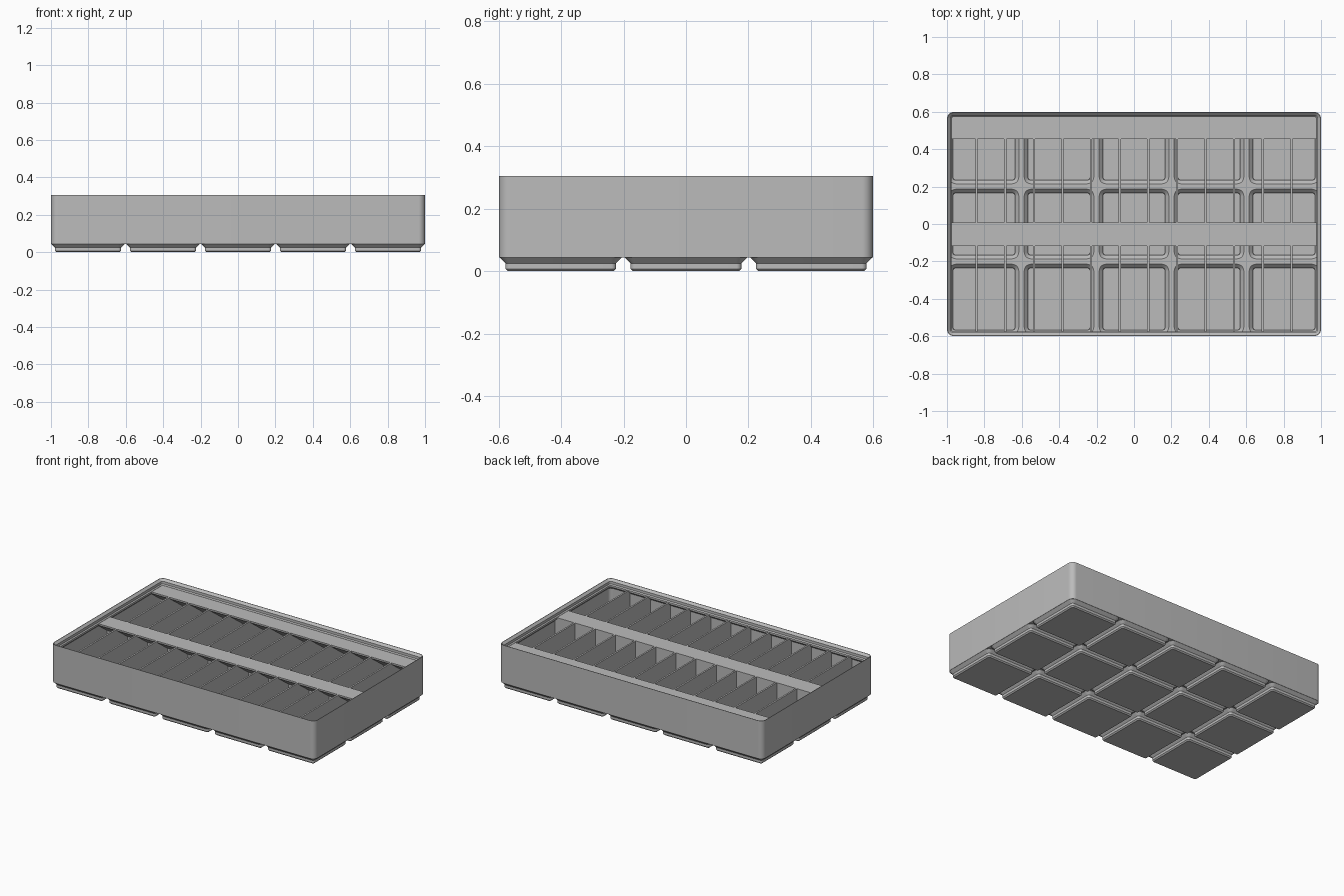
import bpy, bmesh, math

cube = bpy.data.objects.get("Cube")
if cube:
    bpy.data.objects.remove(cube, do_unlink=True)

HX, HY, TOP = 1.0, 0.599, 0.305     # half sizes and height
PITCH = 0.401                       # spacing of the feet
DECK = 0.266                        # top of dividers and label shelves
CORNER = 0.036

grey = bpy.data.materials.new("plain grey")
grey.use_nodes = True
grey.diffuse_color = (0.5, 0.5, 0.5, 1)
grey.node_tree.nodes["Principled BSDF"].inputs["Base Color"].default_value = (0.5, 0.5, 0.5, 1)


def finish(bm, name):
    bmesh.ops.recalc_face_normals(bm, faces=bm.faces[:])
    mesh = bpy.data.meshes.new(name)
    bm.to_mesh(mesh)
    bm.free()
    mesh.materials.append(grey)
    obj = bpy.data.objects.new(name, mesh)
    bpy.context.collection.objects.link(obj)
    return obj


def loft(bm, hx, hy, profile, cx=0, cy=0, steps=8):
    """Closed solid of stacked rounded rectangles; profile is (inset, z)."""
    rings = []
    for inset, z in profile:
        r = max(CORNER - inset, 0.006)
        ring = []
        for q, (sx, sy) in enumerate([(1, 1), (-1, 1), (-1, -1), (1, -1)]):
            for i in range(steps + 1):
                a = (q + i / steps) * math.pi / 2
                ring.append(bm.verts.new((cx + sx * (hx - inset - r) + r * math.cos(a),
                                          cy + sy * (hy - inset - r) + r * math.sin(a), z)))
        rings.append(ring)
    for low, high in zip(rings, rings[1:]):
        n = len(low)
        for i in range(n):
            bm.faces.new((low[i], low[(i + 1) % n], high[(i + 1) % n], high[i]))
    bm.faces.new(rings[0])
    bm.faces.new(rings[-1])


def cells(name, half, profile):
    """One loft in each of the five by three grid cells."""
    bm = bmesh.new()
    for i in range(-2, 3):
        for j in range(-1, 2):
            loft(bm, half, half, profile, i * PITCH, j * PITCH)
    return finish(bm, name)


def solid(name, hx, hy, profile):
    bm = bmesh.new()
    loft(bm, hx, hy, profile)
    return finish(bm, name)


def prism(name, outline, half):
    """Extrude a (y, z) outline along x."""
    bm = bmesh.new()
    face = bm.faces.new([bm.verts.new((-half, y, z)) for y, z in outline])
    new = bmesh.ops.extrude_face_region(bm, geom=[face])["geom"]
    bmesh.ops.translate(bm, vec=(2 * half, 0, 0),
                        verts=[v for v in new if isinstance(v, bmesh.types.BMVert)])
    return finish(bm, name)


def combine(target, operation, other):
    mod = target.modifiers.new("combine", "BOOLEAN")
    mod.operation, mod.solver, mod.object = operation, "EXACT", other
    bpy.context.view_layer.objects.active = target
    bpy.ops.object.modifier_apply(modifier=mod.name)
    bpy.data.objects.remove(other, do_unlink=True)


# Outer body with stepped feet
tray = solid("divided_tray", HX, HY, [(0, 0.0445), (0, TOP)])
feet = cells("feet", 0.1976, [(0.028, 0), (0.0205, 0.0076), (0.0205, 0.0248),
                              (0, 0.0453), (0.02, 0.052)])
combine(tray, "UNION", feet)

# Hollow: main cavity with stacking lip, plus a pocket in every foot
cavity = solid("cavity", HX, HY, [(0.011, 0.055), (0.011, 0.241), (0.0248, 0.255),
                                  (0.0248, 0.267), (0.0181, 0.2735), (0.0181, 0.2907),
                                  (0.002, 0.3065), (0.002, 0.32)])
pockets = cells("pockets", 0.186, [(0.021, 0.01), (0.019, 0.012), (0.019, 0.036),
                                   (0, 0.055), (0, 0.07)])
combine(cavity, "UNION", pockets)

# Twelve thin dividers are kept out of the hollow
bm = bmesh.new()
for k in range(12):
    box = bmesh.ops.create_cube(bm, size=1)["verts"]
    bmesh.ops.scale(bm, vec=(0.0115, 2 * HY, DECK), verts=box)
    bmesh.ops.translate(bm, vec=((k - 5.5) * 0.153, 0, DECK / 2), verts=box)
combine(cavity, "DIFFERENCE", finish(bm, "dividers"))

# Middle wall with its label shelf, and the shelf along the back wall
middle = prism("middle_wall", [(0.007, 0), (0.007, DECK), (-0.118, DECK),
                               (-0.118, DECK - 0.011), (-0.005, DECK - 0.093), (-0.005, 0)], 0.996)
combine(cavity, "DIFFERENCE", middle)
shelf = prism("back_shelf", [(0.595, DECK), (0.455, DECK), (0.455, DECK - 0.011),
                             (0.595, DECK - 0.113)], 0.996)
combine(cavity, "DIFFERENCE", shelf)

# Cut the finished hollow out of the body
combine(tray, "DIFFERENCE", cavity)
bpy.ops.object.select_all(action="DESELECT")
tray.select_set(True)
bpy.context.view_layer.objects.active = tray
bpy.ops.object.shade_smooth_by_angle(angle=math.radians(25))
